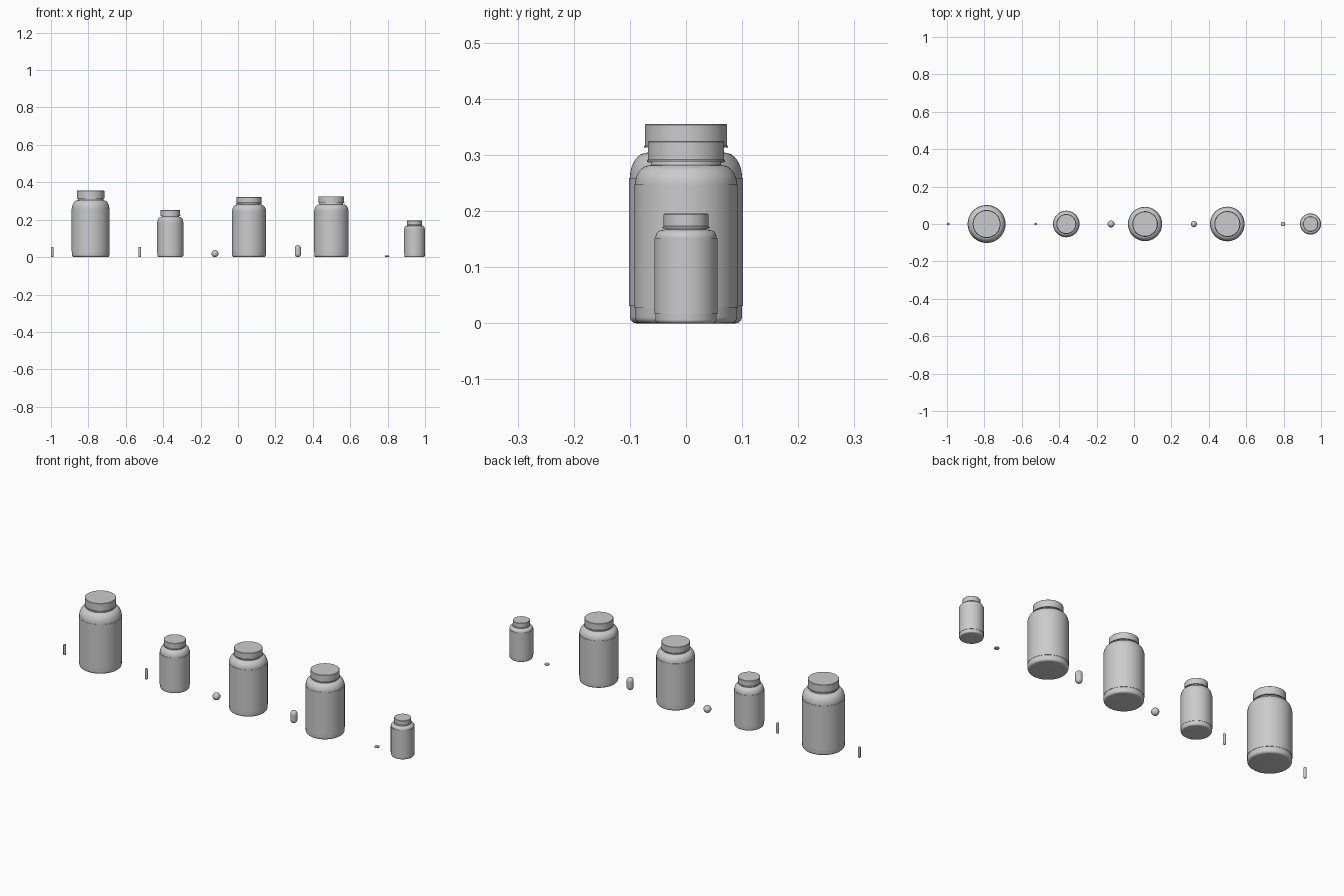
import bpy, bmesh, math

cube = bpy.data.objects.get("Cube")
if cube:
    bpy.data.objects.remove(cube, do_unlink=True)

grey = bpy.data.materials.new("light grey plastic")
grey.use_nodes = True
COLOUR = (0.6, 0.6, 0.6, 1)
grey.diffuse_color = COLOUR
grey.node_tree.nodes["Principled BSDF"].inputs["Base Color"].default_value = COLOUR


def lathe(name, x, profile, steps=64):
    """Revolve an (r, z) profile around a vertical axis at x."""
    bm = bmesh.new()
    verts = [bm.verts.new((r, 0, z)) for r, z in profile]
    edges = [bm.edges.new(pair) for pair in zip(verts, verts[1:])]
    bmesh.ops.spin(bm, geom=verts + edges, cent=(0, 0, 0), axis=(0, 0, 1),
                   angle=math.tau, steps=steps)
    bmesh.ops.remove_doubles(bm, verts=bm.verts, dist=1e-5)
    bmesh.ops.recalc_face_normals(bm, faces=bm.faces)
    mesh = bpy.data.meshes.new(name)
    bm.to_mesh(mesh)
    bm.free()
    mesh.materials.append(grey)
    obj = bpy.data.objects.new(name, mesh)
    obj.location.x = x
    bpy.context.collection.objects.link(obj)
    bpy.ops.object.select_all(action="DESELECT")
    obj.select_set(True)
    bpy.context.view_layer.objects.active = obj
    bpy.ops.object.shade_smooth_by_angle(angle=math.radians(35))
    return obj


def arc(r, z, rx, rz, start, n=8):
    """Quarter ellipse about (r, z), starting at the given angle in degrees."""
    angles = [math.radians(start + 90 * i / n) for i in range(n + 1)]
    return [(r + rx * math.cos(a), z + rz * math.sin(a)) for a in angles]


def bottle(name, x, radius, top, cap_r, cap_z, body_z, sx, sz):
    wall = radius - 0.0015
    foot = 0.12 * radius
    neck = cap_r * 0.92
    # Body with rounded foot, rounded shoulder and neck
    profile = [(0, 0)] + arc(wall - foot, foot, foot, foot, -90)
    profile += arc(wall - sx, body_z - sz, sx, sz, 0)
    profile += [(neck, body_z + 0.001), (neck, cap_z + 0.004)]
    lathe(name + "_body", x, profile)
    # Thin wrapped label
    low, high = 0.3 * radius, body_z - sz
    lathe(name + "_label", x, [(wall, low), (radius, low), (radius, high), (wall, high)])
    # Screw cap with a slim lower rim
    rim, bevel = cap_r + 0.0015, 0.0015
    lathe(name + "_cap", x, [(neck, cap_z), (rim, cap_z), (rim, cap_z + 0.003),
                             (cap_r, cap_z + 0.004), (cap_r, top - bevel),
                             (cap_r - bevel, top), (0, top)])


def pill(name, x, radius, height, rx, rz):
    profile = [(0, 0)] + arc(radius - rx, rz, rx, rz, -90)
    profile += arc(radius - rx, height - rz, rx, rz, 0) + [(0, height)]
    lathe(name, x, profile, 32)


# Bottles: x, radius, height, cap radius, cap base, shoulder top, shoulder size
bottle("largest_bottle", -0.788, 0.1015, 0.355, 0.0735, 0.313, 0.304, 0.03, 0.045)
bottle("small_bottle", -0.362, 0.071, 0.252, 0.052, 0.221, 0.215, 0.02, 0.03)
bottle("middle_bottle", 0.059, 0.0915, 0.321, 0.067, 0.287, 0.281, 0.028, 0.035)
bottle("large_bottle", 0.499, 0.0925, 0.325, 0.068, 0.288, 0.282, 0.028, 0.035)
bottle("smallest_bottle", 0.9438, 0.0562, 0.1955, 0.040, 0.169, 0.166, 0.012, 0.014)

# Loose pills, one beside each bottle
pill("thin_capsule", -0.993, 0.007, 0.055, 0.004, 0.004)
pill("slim_capsule", -0.525, 0.007, 0.055, 0.004, 0.004)
pill("round_pill", -0.123, 0.0185, 0.037, 0.0185, 0.0185)
pill("standing_capsule", 0.32, 0.0165, 0.064, 0.0165, 0.0165)
pill("flat_tablet", 0.797, 0.012, 0.008, 0.005, 0.003)
